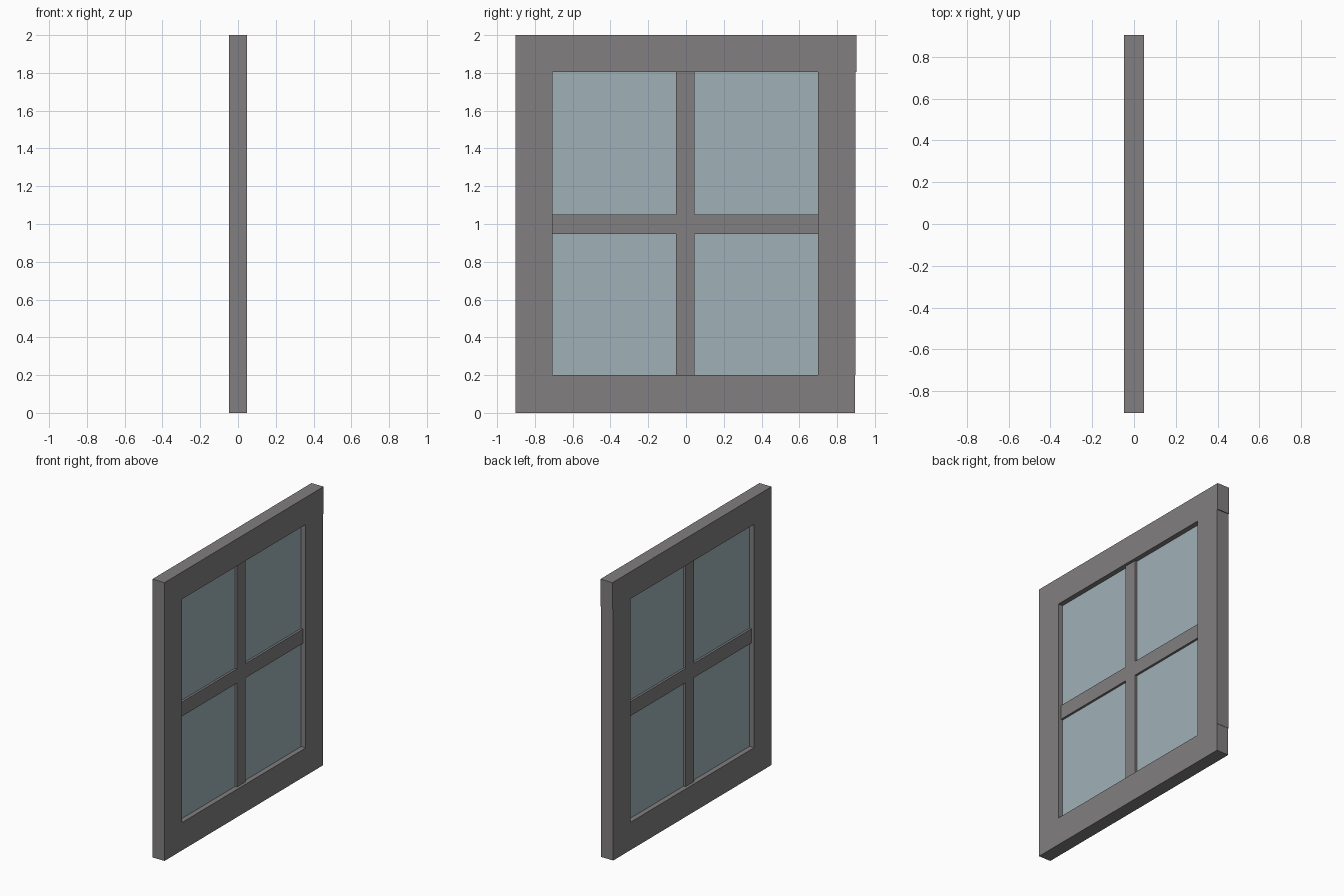
import bpy

if "Cube" in bpy.data.objects:
    bpy.data.objects.remove(bpy.data.objects["Cube"])


def material(name, color):
    mat = bpy.data.materials.new(name)
    mat.diffuse_color = color
    mat.use_nodes = True
    mat.node_tree.nodes["Principled BSDF"].inputs["Base Color"].default_value = mat.diffuse_color
    return mat


frame_mat = material("painted_frame", (0.22, 0.21, 0.21, 1))
glass_mat = material("window_glass", (0.35, 0.44, 0.48, 1))


def box(name, half_depth, y0, y1, z0, z1, mat):
    """Box centred on x = 0, spanning the given y and z ranges."""
    bpy.ops.mesh.primitive_cube_add(size=1, location=(0, (y0 + y1) / 2, (z0 + z1) / 2))
    ob = bpy.context.object
    ob.name = name
    ob.scale = (2 * half_depth, y1 - y0, z1 - z0)
    bpy.ops.object.transform_apply(location=False, rotation=False, scale=True)
    ob.data.materials.append(mat)
    return ob


D = 0.048          # half depth of the outer frame
BAR = 0.028        # half depth of the glazing bars

# Outer frame: the top rail overhangs the right stile slightly
box("top_rail", D, -0.903, 0.903, 1.805, 2.0, frame_mat)
box("bottom_rail", D, -0.903, 0.895, 0.0, 0.2, frame_mat)
box("left_stile", D, -0.903, -0.706, 0.2, 1.805, frame_mat)
box("right_stile", D, 0.70, 0.897, 0.2, 1.805, frame_mat)

# Glazing bars, thinner than the frame
box("horizontal_bar", BAR, -0.706, 0.70, 0.947, 1.05, frame_mat)
for name, z0, z1 in (("lower", 0.2, 0.947), ("upper", 1.05, 1.805)):
    box(name + "_vertical_bar", BAR, -0.053, 0.045, z0, z1, frame_mat)

    # Two panes beside each vertical bar
    for side, y0, y1 in (("left", -0.706, -0.053), ("right", 0.045, 0.70)):
        box(f"{name}_{side}_pane", 0.012, y0, y1, z0, z1, glass_mat)
